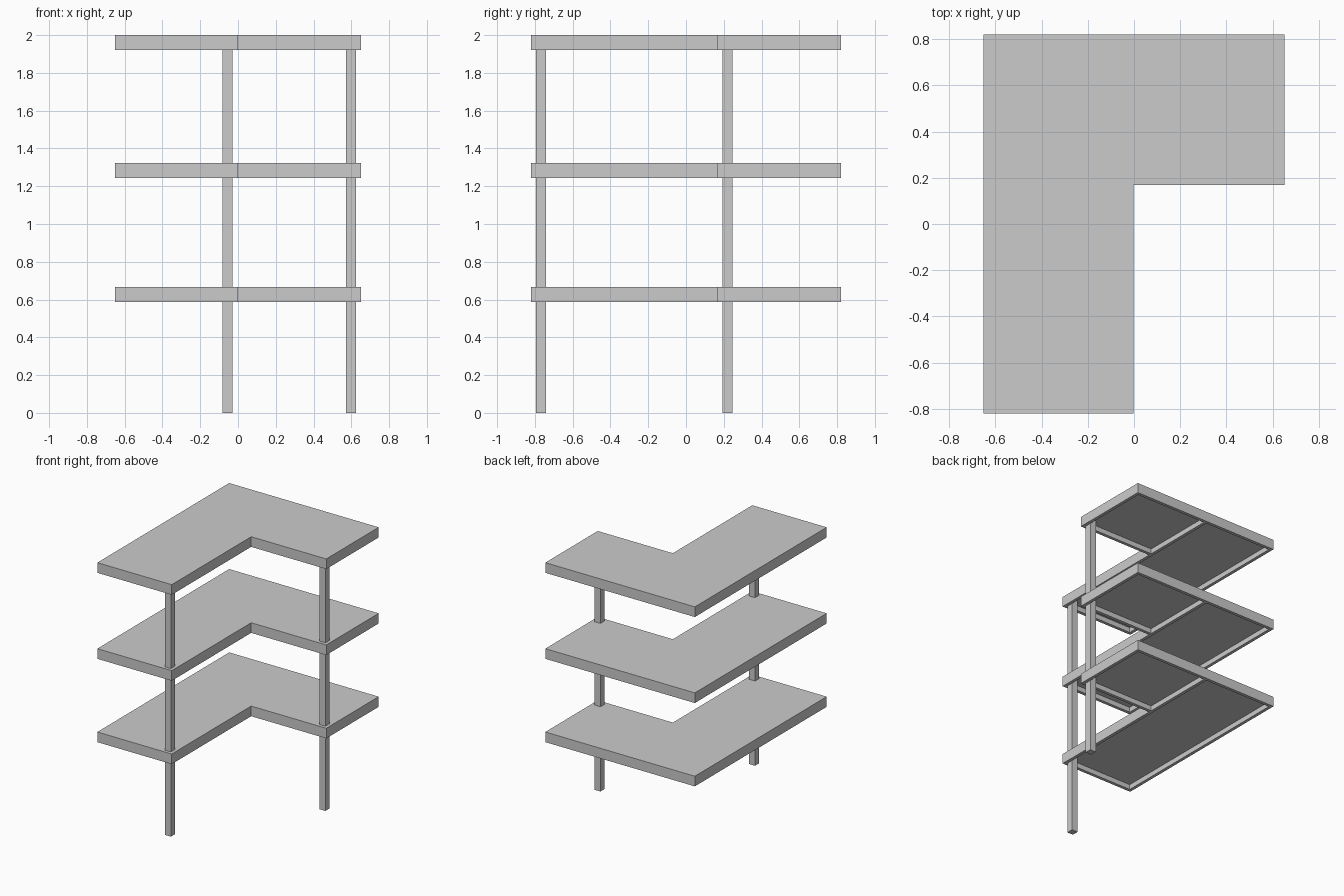
import bpy, bmesh

if "Cube" in bpy.data.objects:
    bpy.data.objects.remove(bpy.data.objects["Cube"])

X, Y = 0.651, 0.82          # outer half sizes
CX, CY = -0.003, 0.168      # inner corner of the L
H, T, RIM = 0.08, 0.04, 0.025   # shelf height, board thickness, rim width
LEG = 0.053
SHELVES = [(1.0, "lower", 0.667), (1.0, "middle", 1.323), (1.0, "top", 2.0)]


def box(name, x0, x1, y0, y1, z0, z1):
    bm = bmesh.new()
    bmesh.ops.create_cube(bm, size=1)
    for v in bm.verts:
        v.co = ((x0, x1)[v.co.x > 0], (y0, y1)[v.co.y > 0], (z0, z1)[v.co.z > 0])
    return finish(bm, name)


def finish(bm, name):
    bmesh.ops.recalc_face_normals(bm, faces=bm.faces)
    mesh = bpy.data.meshes.new(name)
    bm.to_mesh(mesh)
    bm.free()
    ob = bpy.data.objects.new(name, mesh)
    bpy.context.collection.objects.link(ob)
    return ob


def outline(d):
    """L outline moved inward by d."""
    return [(-X + d, -Y + d), (CX - d, -Y + d), (CX - d, CY + d),
            (X - d, CY + d), (X - d, Y - d), (-X + d, Y - d)]


def shelf(name, top):
    # L-shaped board with a rim hanging around its edge
    bm = bmesh.new()
    ring = lambda d, z: [bm.verts.new((x, y, z)) for x, y in outline(d)]
    rings = [ring(0, top), ring(0, top - H), ring(RIM, top - H), ring(RIM, top - T)]
    for a, b in zip(rings, rings[1:]):
        for i in range(6):
            j = (i + 1) % 6
            bm.faces.new((a[i], a[j], b[j], b[i]))
    bm.faces.new(rings[0])
    bm.faces.new(rings[-1])
    finish(bm, name)


for _, label, top in SHELVES:
    shelf(label + "_shelf", top)
    # batten across the underside, in line with the inner corner
    box(label + "_batten", CX - RIM, CX, CY + RIM, Y - RIM, top - H, top - T)

# two posts tucked inside the rim, running up to the top board
for name, x1, y0 in (("front_leg", CX - RIM, -Y + RIM), ("side_leg", X - RIM, CY + RIM)):
    box(name, x1 - LEG, x1, y0, y0 + LEG, 0, 2.0 - T)
